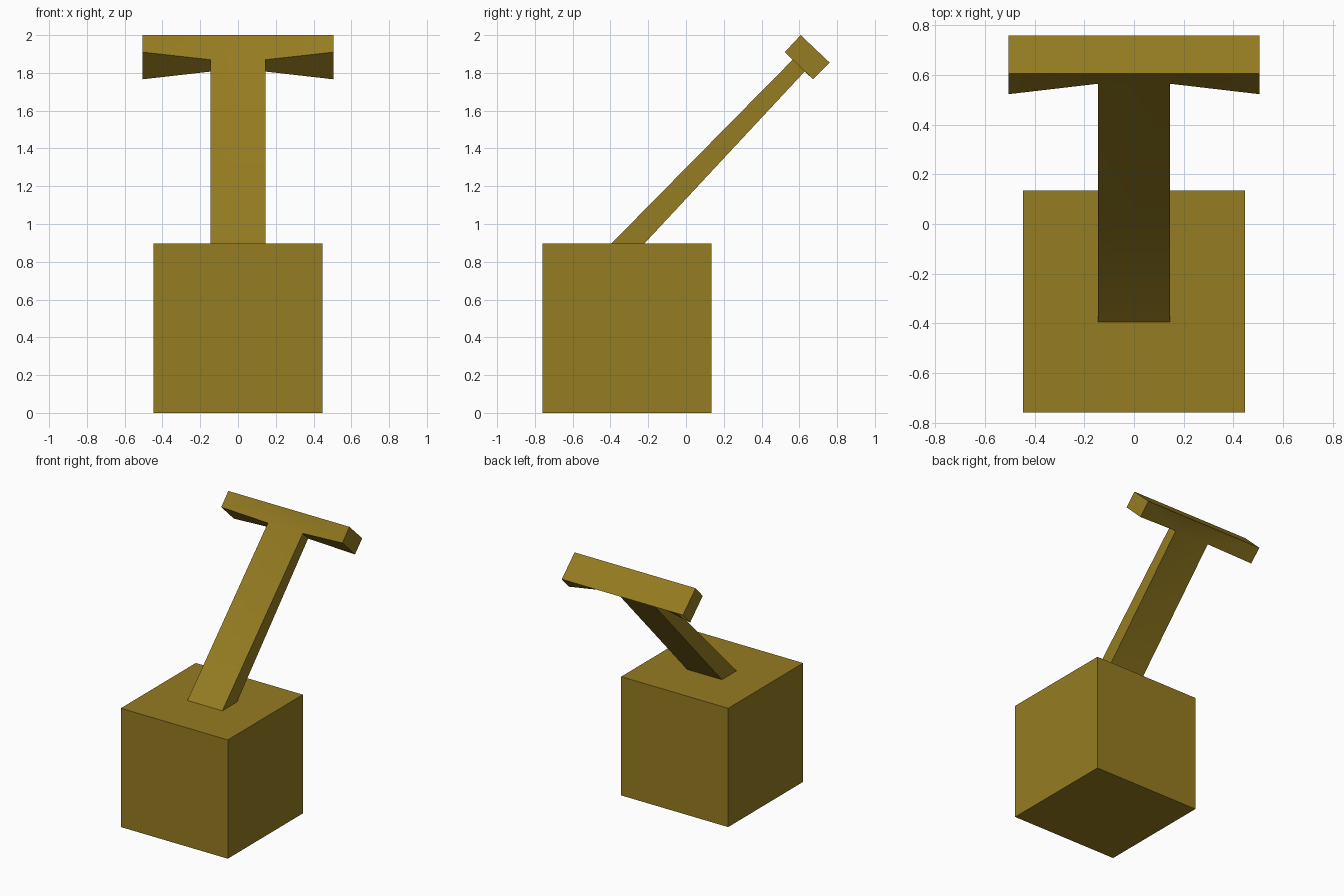
import bpy, bmesh
import math

if "Cube" in bpy.data.objects:
    bpy.data.objects.remove(bpy.data.objects["Cube"])

bm = bmesh.new()


def ring(half, front, back):
    """Four points: front left, front right, back right, back left (front/back are y, z)."""
    return [bm.verts.new((x, y, z)) for x, (y, z) in
            ((-half, front), (half, front), (half, back), (-half, back))]


def bridge(a, b, sides=range(4)):
    for i in sides:
        j = (i + 1) % 4
        bm.faces.new((a[i], a[j], b[j], b[i]))


# block, leaning shaft and the middle of the crossbar as one continuous loft
floor = ring(0.447, (-0.76, 0), (0.135, 0))
block_top = ring(0.447, (-0.76, 0.897), (0.135, 0.897))
shaft_base = ring(0.146, (-0.395, 0.897), (-0.22, 0.897))
shaft_top = ring(0.146, (0.565, 1.87), (0.628, 1.807))
bar_top = ring(0.146, (0.607, 2.0), (0.76, 1.855))
bm.faces.new(floor[::-1])
bridge(floor, block_top)
bridge(block_top, shaft_base)
bridge(shaft_base, shaft_top)
bridge(shaft_top, bar_top, (0, 2))
bm.faces.new(bar_top)

# crossbar wings, flaring out to a full rectangle at each end
low_end = ring(0.506, (0.523, 1.91), (0.673, 1.766))
top_end = ring(0.506, (0.607, 2.0), (0.76, 1.855))
for f, b in ((0, 3), (1, 2)):
    inner = [shaft_top[f], shaft_top[b], bar_top[b], bar_top[f]]
    outer = [low_end[f], low_end[b], top_end[b], top_end[f]]
    bridge(inner, outer)
    bm.faces.new(outer)

bmesh.ops.recalc_face_normals(bm, faces=bm.faces)
mesh = bpy.data.meshes.new("block_with_lever")
bm.to_mesh(mesh)
bm.free()
obj = bpy.data.objects.new("block_with_lever", mesh)
bpy.context.collection.objects.link(obj)

# olive gold colour
mat = bpy.data.materials.new("olive_gold")
mat.diffuse_color = (0.30, 0.20, 0.015, 1)
mat.use_nodes = True
mat.node_tree.nodes["Principled BSDF"].inputs["Base Color"].default_value = mat.diffuse_color
mesh.materials.append(mat)

bpy.context.view_layer.objects.active = obj
obj.select_set(True)
bpy.ops.object.shade_smooth_by_angle(angle=math.radians(30))
